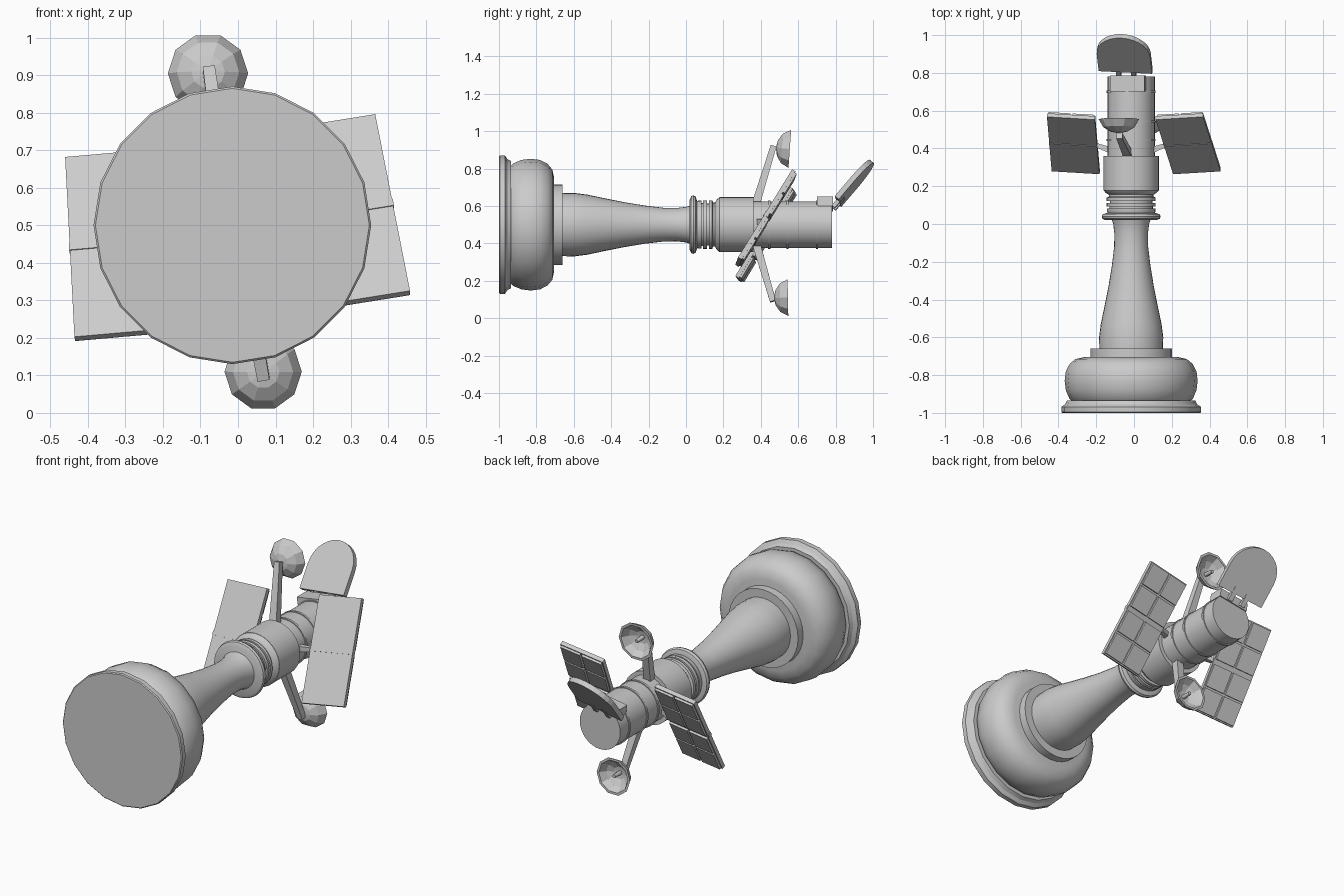
import bpy, bmesh, math
from mathutils import Matrix, Vector

cube = bpy.data.objects.get("Cube")
if cube:
    bpy.data.objects.remove(cube, do_unlink=True)

GREY = (0.6, 0.6, 0.6, 1)
mat = bpy.data.materials.new("plain grey")
mat.diffuse_color = GREY
mat.use_nodes = True
mat.node_tree.nodes["Principled BSDF"].inputs["Base Color"].default_value = GREY


def finish(name, bm, matrix=None, smooth=None):
    if matrix is not None:
        bm.transform(matrix)
    bmesh.ops.recalc_face_normals(bm, faces=bm.faces[:])
    me = bpy.data.meshes.new(name)
    bm.to_mesh(me)
    bm.free()
    me.materials.append(mat)
    ob = bpy.data.objects.new(name, me)
    bpy.context.collection.objects.link(ob)
    if smooth:
        bpy.ops.object.select_all(action='DESELECT')
        ob.select_set(True)
        bpy.context.view_layer.objects.active = ob
        bpy.ops.object.shade_smooth_by_angle(angle=math.radians(smooth))
    return ob


def frame(u, v, centre):
    """Axes: x along u, y along v (made square to u), z across both."""
    u = Vector(u).normalized()
    v = Vector(v)
    v = (v - u * v.dot(u)).normalized()
    m = Matrix((u, v, u.cross(v))).transposed().to_4x4()
    m.translation = Vector(centre)
    return m


def lathe(name, profile, sides, matrix, smooth=None):
    """Turn (height, radius) points around local z."""
    bm = bmesh.new()
    rings = []
    for h, r in profile:
        if r == 0:
            rings.append([bm.verts.new((0, 0, h))] * sides)
        else:
            rings.append([bm.verts.new((r * math.cos(2 * math.pi * i / sides),
                                        r * math.sin(2 * math.pi * i / sides), h)) for i in range(sides)])
    for a, b in zip(rings, rings[1:]):
        for i in range(sides):
            j = (i + 1) % sides
            bm.faces.new(list(dict.fromkeys((a[i], a[j], b[j], b[i]))))
    return finish(name, bm, matrix, smooth)


def add_box(bm, centre, size):
    bmesh.ops.create_cube(bm, size=1, matrix=Matrix.Translation(centre) @ Matrix.Diagonal((*size, 1)))


def strut(name, p0, p1, w0, w1, side=(1, 0, 0)):
    """Square bar from p0 to p1, width w0 narrowing to w1."""
    p0, p1 = Vector(p0), Vector(p1)
    d = p1 - p0
    m = frame(d, side, (p0 + p1) / 2)
    bm = bmesh.new()
    add_box(bm, (0, 0, 0), (d.length, 1, 1))
    for v in bm.verts:
        w = w0 if v.co.x < 0 else w1
        v.co.y *= w
        v.co.z *= w
    return finish(name, bm, m)


# Turned body lying along y
AXIS = Matrix.Translation((-0.015, 0, 0.5)) @ Matrix.Rotation(-math.pi / 2, 4, 'X')

lathe("base_disc", [(-1, 0), (-1, 0.365), (-0.995, 0.37), (-0.968, 0.37), (-0.955, 0.35),
                    (-0.935, 0.34), (-0.935, 0)], 20, AXIS, 30)
lathe("base_bulge", [(-0.94, 0), (-0.94, 0.31), (-0.925, 0.327), (-0.88, 0.346), (-0.83, 0.352),
                     (-0.78, 0.346), (-0.74, 0.325), (-0.715, 0.295), (-0.705, 0.25), (-0.705, 0)], 20, AXIS, 30)
lathe("base_collar", [(-0.71, 0), (-0.71, 0.215), (-0.66, 0.215), (-0.66, 0)], 32, AXIS, 30)
lathe("column", [(-0.67, 0), (-0.67, 0.168), (-0.6, 0.17), (-0.53, 0.161), (-0.43, 0.14), (-0.33, 0.12),
                 (-0.22, 0.102), (-0.12, 0.09), (-0.05, 0.089), (0, 0.095), (0.03, 0.105), (0.03, 0)],
      32, AXIS, 30)
lathe("neck_flange", [(0.02, 0), (0.02, 0.135), (0.028, 0.152), (0.04, 0.156), (0.052, 0.15),
                      (0.058, 0.13), (0.058, 0)], 32, AXIS, 40)
lathe("neck_rings", [(0.05, 0), (0.05, 0.12), (0.065, 0.128), (0.083, 0.128), (0.083, 0.115), (0.092, 0.115),
                     (0.092, 0.13), (0.112, 0.13), (0.112, 0.112), (0.122, 0.112), (0.122, 0.13),
                     (0.14, 0.13), (0.145, 0.118), (0.155, 0.118), (0.165, 0.135), (0.18, 0.147),
                     (0.18, 0)], 32, AXIS, 30)
lathe("service_drum", [(0.178, 0), (0.178, 0.147), (0.36, 0.147), (0.36, 0)], 32, AXIS, 30)
lathe("main_tube", [(0.35, 0), (0.35, 0.125), (0.78, 0.125), (0.78, 0)], 32, AXIS, 30)
for i, y in enumerate((0.445, 0.543, 0.7)):
    lathe(f"tube_band_{i + 1}", [(y - 0.006, 0.12), (y - 0.006, 0.13), (y + 0.006, 0.13), (y + 0.006, 0.12)],
          32, AXIS, 30)

# Tilted solar panels: slab, raised cells on the rear side, spar on the front side
W, L = 0.255, 0.56
PANELS = {
    "right": ((-0.25, 0.015, -0.022), (-0.018, 0.3, 0.5), (-0.32, 0.43, 0.445), (-0.11, 0.385, 0.485)),
    "left": ((-0.25, -0.015, -0.04), (-0.075, 0.3, 0.49), (0.287, 0.43, 0.532), (0.08, 0.385, 0.515)),
}
for side, (u, v, c, root) in PANELS.items():
    m = frame(u, v, c)
    bm = bmesh.new()
    add_box(bm, (0, 0, -0.006), (W, L, 0.022))
    cw, cl = W / 2 - 0.012, L / 4 - 0.016
    for col in (-1, 1):
        for y in (-0.211, -0.076, 0.076, 0.211):
            add_box(bm, (col * W / 4, y, 0.01), (cw, cl, 0.014))
    finish(f"{side}_panel", bm, m)
    bm = bmesh.new()
    add_box(bm, (0, 0, -0.01), (W + 0.004, 0.022, 0.02))
    finish(f"{side}_panel_spar", bm, m)
    inner = W / 2 if side == "right" else -W / 2
    strut(f"{side}_panel_arm", root, m @ Vector((-inner, 0, -0.008)), 0.035, 0.022, (0, 0, 1))

# Dish antennas with arm and feed
DISHES = {
    "upper": ((-0.08, 0.555, 0.905), 0.107, -0.07, (-0.033, 0.37, 0.6), (-0.078, 0.468, 0.92)),
    "lower": ((0.067, 0.545, 0.11), 0.103, 0.02, (0.012, 0.375, 0.4), (0.068, 0.465, 0.09)),
}
for place, (c, r, tilt, root, tip) in DISHES.items():
    m = Matrix.Translation(c) @ Matrix.Rotation(-math.pi / 2 + tilt, 4, 'X')
    lathe(f"{place}_dish", [(-0.075, 0), (-0.066, r * 0.42), (-0.042, r * 0.78), (0, r),
                            (0, r * 0.87), (-0.034, r * 0.66), (-0.055, r * 0.34), (-0.06, 0)], 10, m)
    lathe(f"{place}_dish_feed", [(-0.065, 0), (-0.065, 0.012), (-0.005, 0.01), (-0.005, 0)], 8, m, 50)
    strut(f"{place}_dish_arm", root, tip, 0.044, 0.032)

# Open hatch: arched plate on two hinge bars above a bracket
m = frame((0.985, -0.05, 0.14), (-0.02, 0.64, 0.76), (-0.043, 0.805, 0.615))
bm = bmesh.new()
R, S = 0.143, 0.15
outline = [(-R, 0.012), (R, 0.012)] + [(R * math.cos(math.pi * i / 14), S + R * math.sin(math.pi * i / 14))
                                     for i in range(15)]
face = bm.faces.new([bm.verts.new((x, y, -0.014)) for x, y in outline])
ext = bmesh.ops.extrude_face_region(bm, geom=[face])
bmesh.ops.translate(bm, vec=(0, 0, 0.028), verts=[e for e in ext["geom"] if isinstance(e, bmesh.types.BMVert)])
finish("hatch", bm, m)
for i, x in enumerate((-0.04, 0.04)):
    bm = bmesh.new()
    add_box(bm, (x, 0.01, -0.005), (0.026, 0.08, 0.022))
    finish(f"hatch_hinge_{i + 1}", bm, m)
m = Matrix.Translation((-0.015, 0, 0.5)) @ Matrix.Rotation(math.radians(-9), 4, 'Y')
bm = bmesh.new()
add_box(bm, (0, 0.743, 0.112), (0.185, 0.085, 0.05))
finish("hatch_bracket", bm, m)
